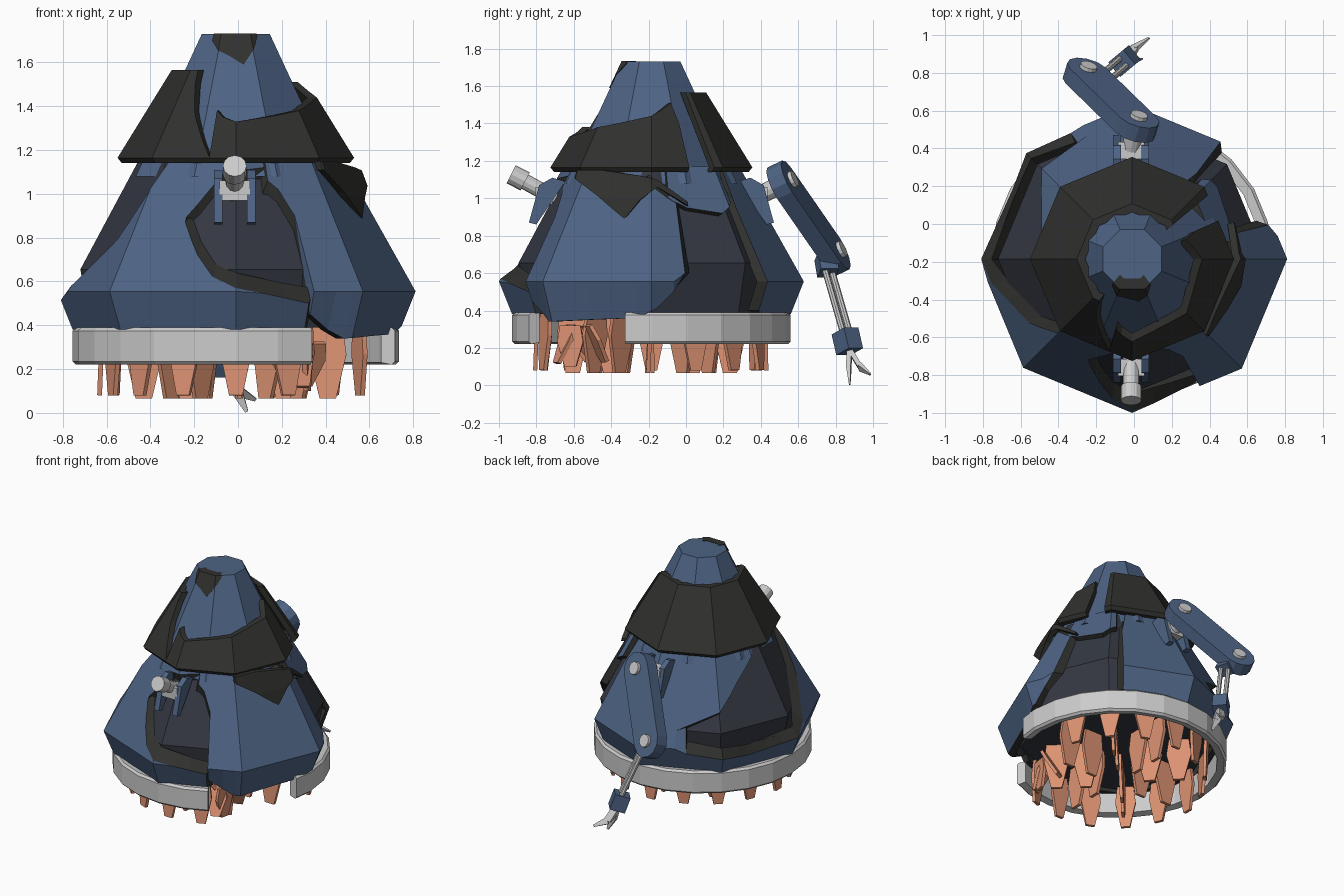
import bpy, bmesh, math, random
from mathutils import Vector, Matrix

if "Cube" in bpy.data.objects:
    bpy.data.objects.remove(bpy.data.objects["Cube"])
random.seed(4)
CX, CY = -0.01, -0.185
rad = math.radians

def mat(name, c):
    m = bpy.data.materials.new(name)
    m.diffuse_color = (*c, 1)
    m.use_nodes = True
    m.node_tree.nodes["Principled BSDF"].inputs["Base Color"].default_value = m.diffuse_color
    return m
BLUE = mat("blue", (.075, .125, .23))
BLACK = mat("black", (.03, .03, .028))
SLATE = mat("slate", (.035, .04, .055))
ORANGE = mat("orange", (.72, .29, .17))

def finish(name, bm, mats=()):
    bmesh.ops.remove_doubles(bm, verts=bm.verts, dist=1e-4)
    bmesh.ops.dissolve_degenerate(bm, edges=bm.edges, dist=1e-4)
    bmesh.ops.recalc_face_normals(bm, faces=bm.faces)
    me = bpy.data.meshes.new(name)
    bm.to_mesh(me)
    bm.free()
    for m in mats:
        me.materials.append(m)
    ob = bpy.data.objects.new(name, me)
    bpy.context.collection.objects.link(ob)
    return ob

def lerp(tab, x, k):
    if x <= tab[0][0]:
        return tab[0][k]
    for a, b in zip(tab, tab[1:]):
        if x <= b[0]:
            return a[k] + (b[k] - a[k]) * (x - a[0]) / (b[0] - a[0])
    return tab[-1][k]

def polar(p, r, z, n=8, rot=0):
    # point on an n-sided wall; 0 degrees = front, 90 = right
    s = 360 / n
    r *= math.cos(rad(s / 2)) / math.cos(rad((p - rot) % s - s / 2))
    return (CX + r * math.sin(rad(p)), CY - r * math.cos(rad(p)), z)

def loft(bm, loops, split=0, caps=True):
    n = len(loops[0])
    for a, b in zip(loops, loops[1:]):
        for k in range(n):
            f = bm.faces.new((a[k], a[(k+1) % n], b[(k+1) % n], b[k]))
            f.material_index = 0 if k < split else 1
    if caps:
        for c in (loops[0], loops[-1]):
            for k in range(n // 2 - 1):
                f = bm.faces.new((c[k], c[k+1], c[n-2-k], c[n-1-k]))
                f.material_index = 1

def shell(name, table, prof, t=.055, mats=(BLUE, BLACK), bevel=.07, off=0, rot=0):
    # torn plate on the octagonal wall: table rows are (angle, low z, high z)
    bm = bmesh.new()
    p0, p1 = table[0][0], table[-1][0]
    ph = sorted({r[0] for r in table} | {p for p in range(0, 500, 9) if p0 < p < p1})
    loops = []
    for p in ph:
        lo, hi = lerp(table, p, 1), lerp(table, p, 2)
        def col(q, lo, hi, d):
            zs = [lo, *[min(max(z, lo), hi) for z, _ in prof[1:-1]], hi]
            return [bm.verts.new(polar(q, lerp(prof, z, 1) + d, z, 8, rot)) for z in zs]
        q = p + (-bevel * 45 if p == p0 else bevel * 45 if p == p1 else 0)
        a = col(p, lo, hi, off)
        b = col(q, lo - (bevel if lo > .6 else 0), hi + (bevel if hi < 1.1 else 0), off - t)
        loops.append(a + b[::-1])
    loft(bm, loops, len(prof) - 1)
    return finish(name, bm, mats)

def stack(name, rings, rot, m):
    bm = bmesh.new()
    rows = [[bm.verts.new(polar(rot + 45 * i, r, z, 8, rot)) for i in range(8)] for z, r in rings]
    loft(bm, rows, 8, caps=False)
    bm.faces.new(rows[0])
    bm.faces.new(rows[-1])
    return finish(name, bm, (m,))

def beam(name, a, b, w, h, m=None, up=(0, 0, 1), taper=1):
    a, b = Vector(a), Vector(b)
    x = (b - a).normalized()
    y = Vector(up).cross(x).normalized()
    z = x.cross(y)
    bm = bmesh.new()
    loops = [[bm.verts.new(p + (y * w * i + z * h * j) * s / 2) for i, j in ((-1, -1), (1, -1), (1, 1), (-1, 1))]
             for p, s in ((a, 1), (b, taper))]
    loft(bm, loops, 4)
    return finish(name, bm, (m, m) if m else ())

def rod(name, a, b, r, r2=None, m=None, n=12):
    a, b = Vector(a), Vector(b)
    bm = bmesh.new()
    M = Matrix.Translation((a + b) / 2) @ (b - a).to_track_quat('Z', 'Y').to_matrix().to_4x4()
    bmesh.ops.create_cone(bm, cap_ends=True, segments=n, radius1=r, radius2=r2 or r, depth=(b - a).length, matrix=M)
    return finish(name, bm, (m,) if m else ())

def prism(name, pts, d, m):
    # extrude a flat outline of 3D points along d
    bm = bmesh.new()
    lo = [bm.verts.new(Vector(p)) for p in pts]
    hi = [bm.verts.new(Vector(p) + Vector(d)) for p in pts]
    loft(bm, [lo, hi], len(pts), caps=False)
    bm.faces.new(lo)
    bm.faces.new(hi)
    return finish(name, bm, (m,))

# inner body and nose
stack("inner_body", [(.39, .66), (.655, .71), (1.15, .445)], 0, SLATE)
stack("nose_cone", [(1.08, .495), (1.73, .168)], 22.5, BLUE)

# torn armour plates
WALL = [(.38, .745), (.555, .815), (1.73, .155)]
shell("armour_skirt", [(143, .40, .95), (147, .38, 1.17), (200, .38, 1.17), (206, .38, .52), (240, .38, .48),
      (270, .38, .515), (280, .38, .59), (288, .38, .67), (302, .38, .79), (314, .38, 1.0), (320, .38, 1.16), (330, .38, 1.16),
      (336, .38, 1.14), (337, .38, .87), (345, .38, .72), (352, .38, .62), (360, .38, .57), (387, .38, .5)], WALL)
shell("front_lip", [(336, .88, 1.16), (346, 1.01, 1.16), (354, 1.1, 1.16), (376, 1.12, 1.16)], WALL)
shell("left_lobe", [(199, .66, 1.17), (206, .70, 1.17), (225, .8, 1.17), (240, .95, 1.17), (258, 1.08, 1.17)], WALL, bevel=.03)
shell("right_flap", [(17, 1.06, 1.14), (22, 1.02, 1.15), (27.5, .9, 1.15), (28, .45, 1.15), (36, .38, 1.15), (42, .34, 1.15),
      (60, .35, 1.14), (84, .36, 1.1), (92, .41, 1.05), (99, .5, 1.0), (104, .6, .97)], WALL, off=.006)
shell("rear_tongue", [(100, 1.0, 1.17), (110, .95, 1.17), (130, .92, 1.17), (139, .98, 1.17)], WALL, bevel=.02)
shell("black_shard", [(44, 1.11, 1.15), (60, 1.01, 1.15), (76, .89, 1.13), (84, .99, 1.12), (93, 1.06, 1.1), (110, .96, .98)],
      [(.88, .64), (1.0, .615), (1.15, .56)], .04, (BLACK, BLACK), 0)
shell("tip_chip", [(-38, 1.70, 1.733), (-22.5, 1.655, 1.733), (-8, 1.63, 1.733), (9, 1.59, 1.733), (22.5, 1.66, 1.733), (36, 1.72, 1.733)],
      [(1.08, .495), (1.4, .334), (1.735, .166)], .06, (BLACK, BLACK), 0, .006, 22.5)

# collar around the nose
shell("black_collar", [(130, 1.14, 1.565), (322, 1.14, 1.565), (324, 1.14, 1.5), (330, 1.14, 1.38), (340, 1.14, 1.25),
      (346, 1.14, 1.17), (347, 1.14, 1.38), (352, 1.14, 1.35), (360, 1.14, 1.33), (390, 1.14, 1.36), (405, 1.14, 1.38),
      (450, 1.14, 1.44), (470, 1.14, 1.51), (474, 1.14, 1.4)],
      [(1.14, .52), (1.165, .54), (1.57, .29)], .045, (BLACK, BLACK), 0)

# broken base ring
bm = bmesh.new()
sec = [(.68, .23), (.73, .22), (.745, .235), (.745, .375), (.73, .39), (.68, .385)]
angles = [79] + list(range(90, 386, 15)) + [388]
loops = [[bm.verts.new(polar(p, r, z, 24)) for r, z in sec] for p in angles]
loft(bm, loops, 6)
finish("base_ring", bm)

# ground teeth: outer circle, radial spokes and a broken cluster
bm = bmesh.new()
def tooth(p, r, w, top, bot, turn=0, lean=0):
    x, y, _ = polar(p, r, 0, 60)
    M = Matrix.Translation((x, y, top)) @ Matrix.Rotation(rad(p + turn), 4, 'Z') @ Matrix.Rotation(rad(lean), 4, 'X')
    h = top - bot
    rows = [[bm.verts.new(M @ Vector((sx * w * k, sy * .011, -h * f))) for sx, sy in ((-1, -1), (1, -1), (1, 1), (-1, 1))]
            for k, f in ((.4, 0), (.5, .4), (.22, 1))]
    loft(bm, rows, 4)
for i in range(16):
    if i not in (2, 3, 4):
        tooth(i * 22.5, .61, .14, .39, .08, 0, random.uniform(-4, 4))
for p in range(0, 360, 45):
    for r in (.22, .42):
        tooth(p, r, .17, .40, .065, 90, random.uniform(-5, 5))
for i in range(4):
    tooth(random.uniform(20, 50), random.uniform(.42, .56), .14, .32, .10, random.uniform(-60, 60), random.uniform(-35, 35))
finish("ground_teeth", bm, (ORANGE, ORANGE))

# brackets, front and back (mirrored about the body centre)
for name, s in (("front", -1), ("rear", 1)):
    Y = lambda d: CY + s * d
    for x in (-.11, .04):
        prism(name + "_bracket", [(x, Y(.655), .87), (x, Y(.615), .86), (x, Y(.46), 1.09), (x, Y(.53), 1.11), (x, Y(.60), 1.07)],
              (.04, 0, 0), BLUE)
    beam(name + "_hub", (-.085, Y(.575), 1.015), (.055, Y(.575), 1.015), .09, .09)

# front barrel
rod("barrel", (-.015, -.68, .99), (-.015, -.90, 1.11), .042)
rod("barrel_tip", (-.015, -.86, 1.09), (-.015, -.935, 1.128), .054)

# rear arm: rounded link with pivot discs
n = Vector((.36, .75, .55)).normalized()
e1, e2 = Vector((.012, .525, 1.08)), Vector((-.255, .785, .705))
ax = (e2 - e1).normalized()
n = (n - ax * n.dot(ax)).normalized()
sd = n.cross(ax)
pts = [e + (ax * math.cos(a) * g + sd * math.sin(a) * g) * .115 - n * .045
       for e, g in ((e1, -1), (e2, 1)) for a in [rad(-90 + 30 * i) for i in range(7)]]
prism("arm_link", pts, n * .09, BLUE)
for e in (e1, e2):
    rod("pivot_disc", e - n * .06, e + n * .065, .055, .045)
rod("arm_pin", (-.015, .40, 1.02), e1, .05)

# forearm, wrist and claw
beam("elbow_block", (-.22, .745, .69), (-.165, .76, .60), .10, .09, BLUE)
for d in (-.018, .018):
    rod("forearm_rod", (-.17 + d, .76 - d, .62), (-.06 + d, .855 - d, .29), .017, n=8)
beam("wrist_block", (-.065, .85, .29), (-.035, .875, .18), .10, .11, BLUE)
for k1, k2 in (((.0, .93, .10), (.08, .985, .06)), ((-.005, .87, .10), (.04, .875, .005))):
    beam("claw_base", (-.035, .875, .19), k1, .05, .025, None, (0, 1, .3))
    beam("claw_tip", k1, k2, .05, .025, None, (0, 1, .3), .3)
